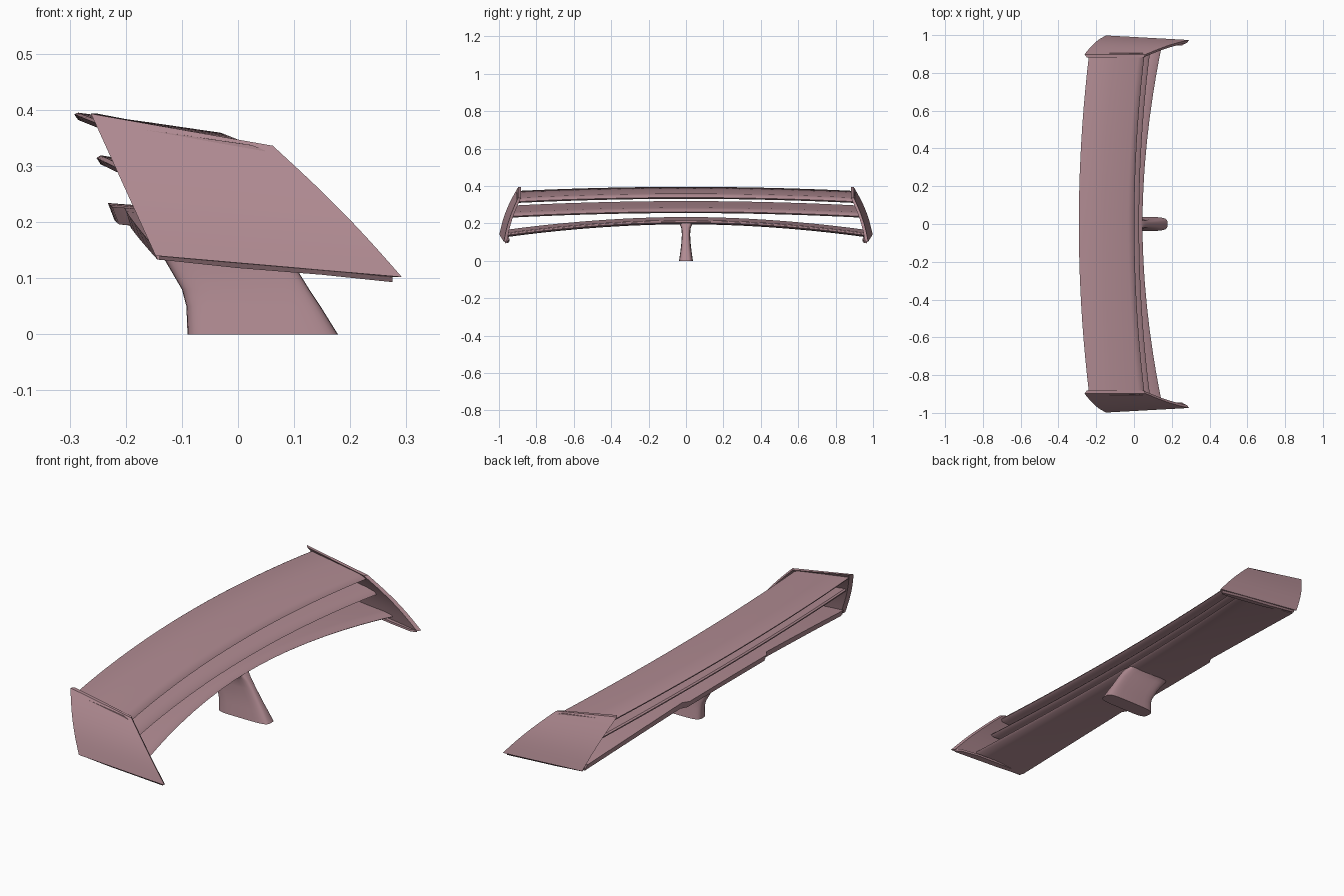
import bpy, bmesh, math

if "Cube" in bpy.data.objects:
    bpy.data.objects.remove(bpy.data.objects["Cube"], do_unlink=True)

# One dusty rose paint for the whole wing
paint = bpy.data.materials.new("dusty_rose")
paint.use_nodes = True
COLOUR = (0.44, 0.26, 0.29, 1)
paint.diffuse_color = COLOUR
paint.node_tree.nodes["Principled BSDF"].inputs["Base Color"].default_value = COLOUR


def loft(name, rings, angle=35):
    """Skin a list of equal closed rings and cap both ends."""
    bm = bmesh.new()
    loops = [[bm.verts.new(p) for p in ring] for ring in rings]
    n = len(loops[0])
    for a, b in zip(loops, loops[1:]):
        for i in range(n):
            j = (i + 1) % n
            bm.faces.new((a[i], a[j], b[j], b[i]))
    bm.faces.new(loops[0])
    bm.faces.new(loops[-1])
    bmesh.ops.recalc_face_normals(bm, faces=bm.faces)
    mesh = bpy.data.meshes.new(name)
    bm.to_mesh(mesh)
    bm.free()
    mesh.materials.append(paint)
    obj = bpy.data.objects.new(name, mesh)
    bpy.context.collection.objects.link(obj)
    bpy.ops.object.select_all(action='DESELECT')
    obj.select_set(True)
    bpy.context.view_layer.objects.active = obj
    bpy.ops.object.shade_smooth_by_angle(angle=math.radians(angle))
    return obj


def wing(name, profile, span, sweep_back, sweep_front, droop, power=2.0, step=0.0):
    """Sweep an aerofoil (x, z) across the span, moving each edge forward and down."""
    half = [0, .1, .2, .3, .33, .45, .57, .7, .8, .9, 1]
    stations = [-t for t in half[:0:-1]] + half
    back = min(x for x, z in profile)
    chord = max(x for x, z in profile) - back
    rings = []
    for t in stations:
        k = abs(t) ** power
        cut = step * (1 - abs(t)) if abs(t) > .31 else 0
        ring = []
        for x, z in profile:
            f = (x - back) / chord
            dx = sweep_back * k * (1 - f) + sweep_front * k * f + cut * (1 - f) ** 4
            ring.append((x + dx, t * span, z - droop * k))
        rings.append(ring)
    return loft(name, rings)


# Three stacked aerofoils
wing("upper_wing", [(-.292, .392), (-.285, .395), (-.16, .378), (-.03, .359), (-.008, .35),
                    (.002, .338), (-.01, .331), (-.06, .332), (-.16, .345), (-.25, .368),
                    (-.285, .382)], .905, .055, .055, .022)
wing("middle_wing", [(-.252, .314), (-.245, .319), (-.14, .302), (-.02, .284), (.015, .274),
                     (.027, .262), (.015, .255), (-.04, .258), (-.14, .276), (-.21, .291),
                     (-.245, .303)], .928, .05, .06, .024)
wing("lower_wing", [(-.232, .234), (-.18, .23), (-.08, .222), (.0, .218), (.035, .213),
                    (.045, .205), (.035, .198), (-.02, .195), (-.1, .196), (-.17, .198),
                    (-.22, .203)], .972, .075, .108, .07, 1.9, .03)


# Centre post, narrow at the waist and flared into the lower wing
def post_ring(z, x0, x1, half_width, count=28):
    ring = []
    for i in range(count):
        a = 2 * math.pi * i / count
        c, s = math.cos(a), math.sin(a)
        ring.append(((x0 + x1) / 2 + (x1 - x0) / 2 * math.copysign(abs(c) ** .4, c),
                     half_width * math.copysign(abs(s) ** .6, s), z))
    return ring


loft("centre_post", [post_ring(*r) for r in (
    (0, -.09, .178, .037), (.05, -.092, .147, .030), (.08, -.1, .127, .026),
    (.14, -.135, .09, .022), (.175, -.16, .066, .025), (.195, -.175, .05, .034),
    (.21, -.19, .03, .06))])

# Bowed end plates, each with a narrow foot along its lower edge
TOP_BACK, TOP_FRONT = (-.262, .898, .393), (.062, .898, .336)
LOW_BACK, LOW_FRONT = (-.147, .998, .14), (.292, .974, .102)


def mix(a, b, t):
    return tuple(p + (q - p) * t for p, q in zip(a, b))


for side, label in ((1, "left"), (-1, "right")):
    rings = []
    for i in range(11):
        v = i / 10
        bow = math.sin(math.pi * v)
        back = mix(TOP_BACK, LOW_BACK, v)
        front = mix(TOP_FRONT, LOW_FRONT, v)
        x0, y0, z0 = back
        x1, y1, z1 = front
        y0 += .014 * bow
        y1 += .01 * bow
        x1 += .008 * bow
        t = .016
        rings.append([(x0, side * y0, z0), (x1, side * y1, z1),
                      (x1 - .012, side * (y1 - t), z1), (x0 + .012, side * (y0 - t), z0)])
    loft(label + "_end_plate", rings)

    foot = []
    for x, y, z, w in ((-.14, .992, .142, .02), (0, .986, .127, .032),
                       (.15, .98, .115, .036), (.255, .972, .104, .026), (.275, .97, .102, .012)):
        foot.append([(x, side * y, z), (x, side * (y - w), z + .004),
                     (x, side * (y - w), z - .006), (x, side * (y - .006), z - .009)])
    loft(label + "_foot", foot)
